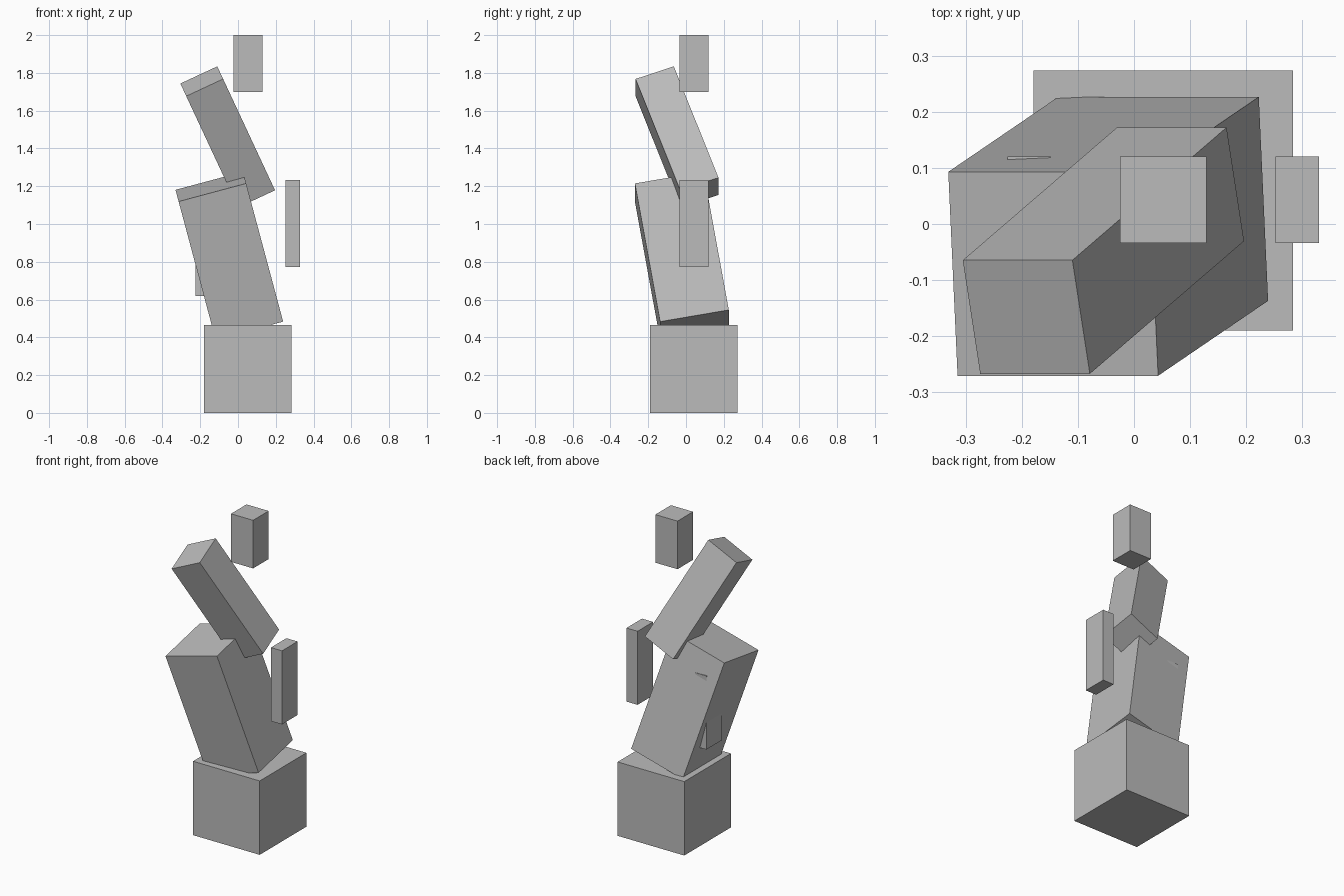
import bpy
import math
from mathutils import Matrix, Vector, Euler

if "Cube" in bpy.data.objects:
    bpy.data.objects.remove(bpy.data.objects["Cube"])

grey = bpy.data.materials.new("plain grey")
grey.diffuse_color = (0.5, 0.5, 0.5, 1.0)
grey.use_nodes = True
grey.node_tree.nodes["Principled BSDF"].inputs["Base Color"].default_value = grey.diffuse_color


def block(name, centre, size, tilt=(0, 0, 0)):
    """Box with its size baked in, tilted by XYZ angles in degrees."""
    bpy.ops.mesh.primitive_cube_add(size=1)
    obj = bpy.context.object
    obj.name = name
    obj.data.transform(Matrix.Diagonal(Vector((*size, 1))))
    obj.location = centre
    obj.rotation_euler = Euler([math.radians(a) for a in tilt])
    obj.data.materials.append(grey)
    return obj


# Upright base
block("base", (0.052, 0.042, 0.232), (0.463, 0.463, 0.464))

# Leaning body blocks
block("lower_body", (-0.046, -0.022, 0.832), (0.37, 0.369, 0.769), (10, -15, 0))
block("upper_body", (-0.0545, -0.0475, 1.461), (0.2155, 0.2155, 0.692), (20, -25, 0))

# Floating head
block("head", (0.052, 0.043, 1.849), (0.154, 0.154, 0.302))

# Arms: one floats beside the body, the other is sunk into it
arm_size = (0.077, 0.154, 0.462)
block("right_arm", (0.291, 0.043, 1.003), arm_size)
block("left_arm", (-0.187, 0.043, 0.85), arm_size)
